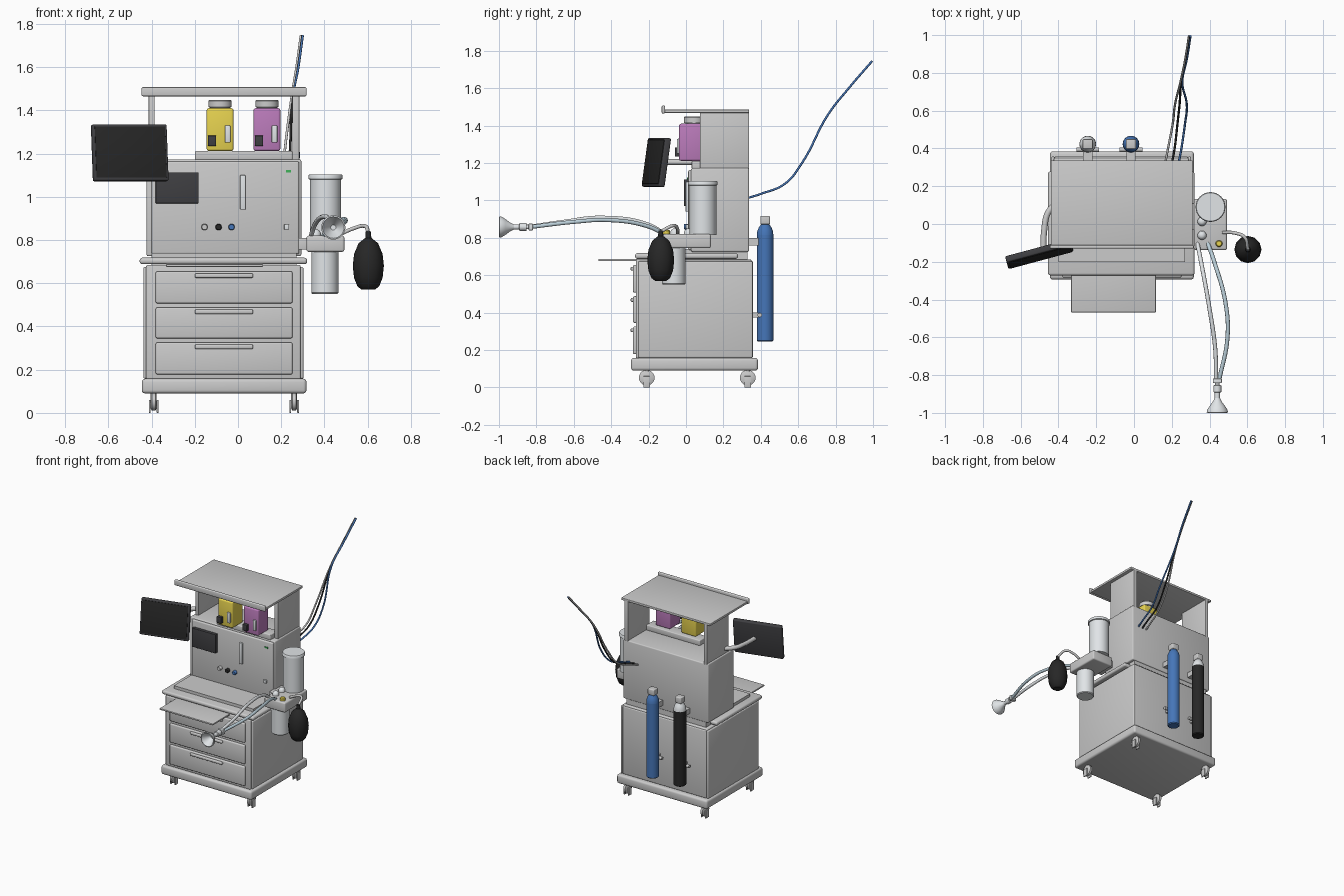
import bpy, bmesh, math
from mathutils import Vector, Matrix

if "Cube" in bpy.data.objects:
    bpy.data.objects.remove(bpy.data.objects["Cube"])

MATS = {}
COLORS = dict(black=(.02, .02, .02), dark=(.05, .05, .055), blue=(.06, .18, .48), yellow=(.8, .65, .08),
              purple=(.5, .2, .5), white=(.75, .78, .8), hose=(.5, .63, .7), green=(.05, .45, .1))


def finish(name, bm, color=None, angle=35):
    bmesh.ops.recalc_face_normals(bm, faces=bm.faces)
    me = bpy.data.meshes.new(name)
    bm.to_mesh(me)
    bm.free()
    ob = bpy.data.objects.new(name, me)
    bpy.context.collection.objects.link(ob)
    if color:
        if color not in MATS:
            MATS[color] = bpy.data.materials.new(color)
            MATS[color].diffuse_color = (*COLORS[color], 1)
        me.materials.append(MATS[color])
    bpy.ops.object.select_all(action='DESELECT')
    bpy.context.view_layer.objects.active = ob
    ob.select_set(True)
    bpy.ops.object.shade_smooth_by_angle(angle=math.radians(angle))
    return ob


def box(name, x, y, z, color=None, bevel=0.0, matrix=None):
    """Box from (min, max) ranges, with rounded edges."""
    bm = bmesh.new()
    bmesh.ops.create_cube(bm, size=1)
    for v in bm.verts:
        v.co = [(r[0] + r[1]) / 2 + c * (r[1] - r[0]) for r, c in zip((x, y, z), v.co)]
    if bevel:
        bmesh.ops.bevel(bm, geom=bm.edges[:], offset=bevel, segments=3, profile=.5, affect='EDGES')
    if matrix:
        bm.transform(matrix)
    return finish(name, bm, color)


def lathe(name, loc, profile, color=None, sides=32, axis='Z'):
    """Revolve (radius, height) points around an axis through loc."""
    bm = bmesh.new()
    rings = [[bm.verts.new((r * math.cos(a), r * math.sin(a), h))
              for a in (2 * math.pi * i / sides for i in range(sides))] for r, h in profile]
    for lo, hi in zip(rings, rings[1:]):
        for i in range(sides):
            j = (i + 1) % sides
            bm.faces.new((lo[i], lo[j], hi[j], hi[i]))
    bm.faces.new(rings[0][::-1])
    bm.faces.new(rings[-1])
    rot = {'Z': Matrix(), 'Y': Matrix.Rotation(math.pi / 2, 4, 'X'), 'X': Matrix.Rotation(math.pi / 2, 4, 'Y')}[axis]
    bm.transform(Matrix.Translation(loc) @ rot)      # axis 'Y' points the height to the front (-y)
    return finish(name, bm, color)


def tube(name, points, radius, color=None):
    """Round hose along a smooth curve, converted to a mesh."""
    cu = bpy.data.curves.new(name, 'CURVE')
    cu.dimensions = '3D'
    cu.bevel_depth, cu.bevel_resolution, cu.resolution_u, cu.use_fill_caps = radius, 3, 8, True
    sp = cu.splines.new('BEZIER')
    sp.bezier_points.add(len(points) - 1)
    for bp, p in zip(sp.bezier_points, points):
        bp.co = p
        bp.handle_left_type = bp.handle_right_type = 'AUTO'
    ob = bpy.data.objects.new(name, cu)
    bpy.context.collection.objects.link(ob)
    me = bpy.data.meshes.new_from_object(ob.evaluated_get(bpy.context.evaluated_depsgraph_get()))
    bpy.data.objects.remove(ob)
    bm = bmesh.new()
    bm.from_mesh(me)
    return finish(name, bm, color, 50)


# Casters: swivel hood and twin wheel plates
for cx in (-.39, .26):
    for cy in (-.21, .33):
        lathe("caster_hood", (cx, cy, .052), [(.03, -.014), (.042, -.008), (.042, .008), (.03, .014)], sides=20, axis='X')
        lathe("caster_stem", (cx, cy, .06), [(.014, 0), (.014, .04)], sides=16)
        for s in (-1, 1):
            box("caster_wheel_plate", (cx + s * .018 - .004, cx + s * .018 + .004), (cy - .018, cy + .018), (0, .06), bevel=.002)

# Base and drawer cabinet
box("base_plate", (-.445, .317), (-.294, .385), (.09, .158), bevel=.015)
box("cabinet_body", (-.425, .29), (-.268, .35), (.155, .685), bevel=.008)
for x in ((-.438, -.42), (.285, .303)):
    box("cabinet_side_panel", x, (-.255, .357), (.158, .675), bevel=.008)
box("cabinet_back_panel", (-.42, .285), (.34, .358), (.16, .675), bevel=.006)
for z0, z1 in ((.507, .655), (.345, .488), (.178, .326)):
    box("drawer_front", (-.381, .252), (-.283, -.26), (z0, z1), bevel=.008)
    box("drawer_handle", (-.2, .07), (-.296, -.275), (z1 - .03, z1 - .01), bevel=.006)

# Worktop and pull-out tray
box("worktop", (-.455, .32), (-.272, .278), (.688, .718), bevel=.012)
box("worktop_neck", (-.4, .27), (-.2, .33), (.675, .74))
box("pull_out_tray", (-.333, .116), (-.468, -.1), (.676, .688), bevel=.003)

# Upper machine housing with its front panel
box("housing", (-.423, .293), (.027, .337), (.725, 1.173), bevel=.008)
box("front_panel", (-.4, .283), (.012, .04), (.735, 1.163), bevel=.008)
box("panel_display", (-.381, -.182), (-.012, .02), (.97, 1.113), 'dark', .002)
box("flow_tube", (.01, .035), (-.002, .02), (.94, 1.1), 'white', .004)
box("status_light", (.221, .246), (.006, .02), (1.113, 1.123), 'green')
box("panel_switch", (.213, .237), (-.002, .02), (.848, .872), 'white', .003)
for x, color in ((-.155, None), (-.09, 'black'), (-.03, 'blue')):
    lathe("control_knob", (x, .015, .86), [(.015, 0), (.015, .02), (.012, .026)], color, 20, 'Y')

# Uprights and top shelf with raised front lip
for x in ((-.413, -.386), (.252, .284)):
    box("shelf_upright", x, (.075, .337), (1.165, 1.475), bevel=.003)
box("top_shelf", (-.44, .311), (-.12, .337), (1.468, 1.486), bevel=.004)
box("shelf_lip", (-.446, .317), (-.13, -.112), (1.465, 1.507), bevel=.006)

# Two vaporizers on a mounting rail
box("vaporizer_rail", (-.2, .252), (.03, .12), (1.17, 1.212), bevel=.006)
for cx, color in ((-.083, 'yellow'), (.134, 'purple')):
    box("vaporizer_body", (cx - .062, cx + .062), (-.037, .09), (1.212, 1.41), color, .01)
    lathe("vaporizer_cap", (cx, .043, 1.405), [(.046, 0), (.046, .008), (.054, .01), (.054, .038), (.05, .043)])
    box("vaporizer_dial", (cx - .056, cx - .018), (-.06, -.03), (1.235, 1.283), 'dark', .003)
    box("vaporizer_lever", (cx + .022, cx + .048), (-.048, -.03), (1.25, 1.33), 'white', .005)

# Swivelled monitor on an arm
pose = Matrix.Translation((-.501, -.158, 1.203)) @ Matrix.Rotation(math.radians(15), 4, 'Z') @ Matrix.Rotation(math.radians(-8), 4, 'X')
box("monitor_case", (-.179, .179), (-.017, .017), (-.132, .132), 'dark', .008, pose)
box("monitor_screen", (-.168, .168), (-.02, -.01), (-.118, .12), 'black', .001, pose)
tube("monitor_arm", [(-.4, .12, 1.205), (-.455, .06, 1.205), (-.475, -.03, 1.205), (-.48, -.14, 1.205)], .016)

# Absorber: manifold, canister, bellows cup and ports
box("absorber_manifold", (.317, .492), (-.138, .133), (.745, .82), bevel=.01)
box("absorber_bracket", (.28, .33), (-.03, .11), (.755, .81), bevel=.004)
lathe("absorber_canister", (.405, .09, 0), [(.072, .815), (.072, 1.08), (.079, 1.082), (.079, 1.098), (.075, 1.104)], 'white')
lathe("lower_canister", (.402, -.065, 0), [(.058, .55), (.063, .556), (.063, .75)], 'white')
for y in (.013, -.06):
    lathe("valve_dome", (.36, y, .815), [(.024, 0), (.024, .015), (.018, .028), (.008, .034)], 'white', 20)
lathe("pressure_valve", (.45, -.104, .815), [(.018, 0), (.018, .022), (.013, .028)], 'yellow', 20)

# Breathing bag and its arm
tube("bag_arm", [(.47, -.045, .825), (.53, -.047, .852), (.585, -.07, .865), (.603, -.132, .835)], .009)
lathe("breathing_bag", (.603, -.135, 0), [(.012, .84), (.014, .81), (.045, .785), (.066, .735), (.072, .68),
                                          (.066, .625), (.05, .585), (.03, .57)], 'black', 12)

# Patient hoses, Y connector and face mask
tube("inhale_hose", [(.335, -.1, .81), (.355, -.2, .87), (.4, -.45, .908), (.43, -.66, .885), (.435, -.83, .86)], .011, 'white')
tube("exhale_hose", [(.39, -.1, .81), (.425, -.2, .86), (.485, -.42, .895), (.495, -.6, .885), (.45, -.83, .858)], .011, 'hose')
box("y_connector", (.418, .465), (-.842, -.818), (.84, .876), 'white', .004)
lathe("elbow_connector", (.441, -.835, .858), [(.012, 0), (.012, .018), (.021, .019), (.021, .055), (.014, .057), (.014, .1)], 'white', 20, 'Y')
lathe("face_mask", (.441, -.92, .858), [(.014, 0), (.022, .018), (.042, .045), (.055, .066), (.056, .078),
                                        (.05, .08), (.036, .055), (.012, .02)], 'white', 28, 'Y')

# Pipeline hoses leaving the back and converging
for x0, bulge, off, color in ((.165, .215, -.004, None), (.2, .24, 0, 'black'), (.236, .28, .004, 'blue')):
    tube("gas_supply_hose", [(x0, .32, 1.01), (x0 + .015, .4, 1.035), (bulge - .01, .53, 1.09), (bulge, .62, 1.2),
                             (.252 + off, .76, 1.46), (.275 + off, .87, 1.6), (.295 + off, .995, 1.745)], .006, color)

# Two gas cylinders with valve blocks and rear clamps
for cx, body, cap in ((-.016, 'blue', 'blue'), (-.245, 'black', 'white')):
    lathe("gas_cylinder", (cx, .423, 0), [(.038, .245), (.044, .251), (.044, .815)], body)
    lathe("cylinder_shoulder", (cx, .423, 0), [(.044, .814), (.042, .835), (.034, .855), (.024, .87), (.018, .885)], cap)
    box("cylinder_valve", (cx - .027, cx + .027), (.397, .449), (.872, .918), bevel=.006)
    lathe("cylinder_clamp", (cx, .394, .387), [(.012, -.06), (.012, .06)], None, 16, 'X')
    box("clamp_bracket", (cx - .02, cx + .02), (.345, .395), (.375, .4))
    box("cylinder_yoke", (cx - .025, cx + .025), (.33, .4), (.76, .8))

for m in bpy.data.materials:
    if m.users and not m.is_grease_pencil:
        m.use_nodes = True
        m.node_tree.nodes["Principled BSDF"].inputs["Base Color"].default_value = m.diffuse_color
